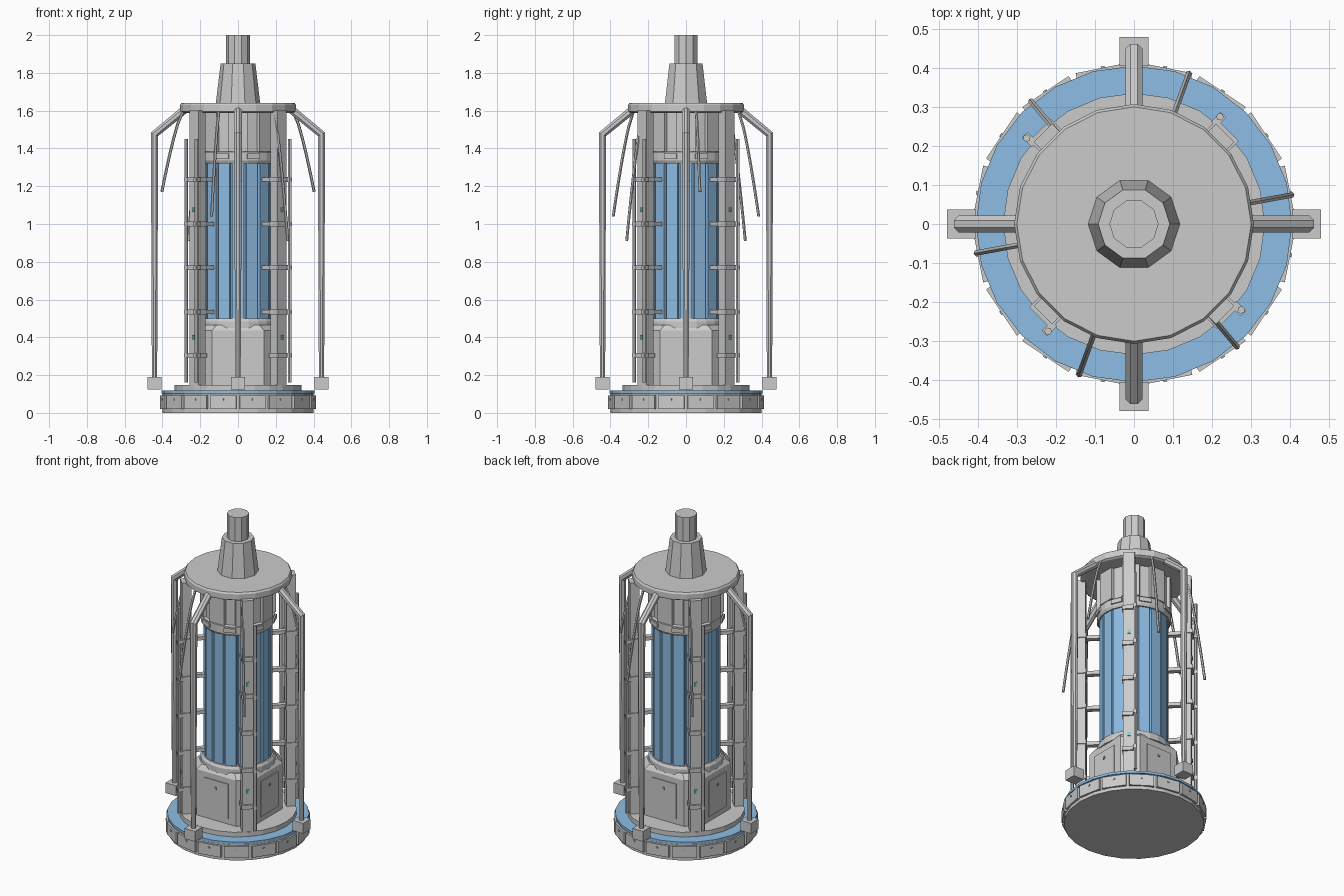
import bpy, bmesh
from math import pi, sin, cos, radians
from mathutils import Matrix, Vector

if "Cube" in bpy.data.objects:
    bpy.data.objects.remove(bpy.data.objects["Cube"])

blue = bpy.data.materials.new("blue")
blue.diffuse_color = (0.27, 0.51, 0.78, 1)
blue.use_nodes = True
blue.node_tree.nodes["Principled BSDF"].inputs["Base Color"].default_value = blue.diffuse_color
teal = bpy.data.materials.new("teal")
teal.diffuse_color = (0.25, 0.6, 0.6, 1)
teal.use_nodes = True
teal.node_tree.nodes["Principled BSDF"].inputs["Base Color"].default_value = teal.diffuse_color


def make(name, build, mat=None):
    bm = bmesh.new()
    build(bm)
    bmesh.ops.recalc_face_normals(bm, faces=bm.faces)
    me = bpy.data.meshes.new(name)
    bm.to_mesh(me)
    bm.free()
    ob = bpy.data.objects.new(name, me)
    bpy.context.collection.objects.link(ob)
    if mat:
        me.materials.append(mat)
    return ob


def box(bm, ang, r0, r1, width, z0, z1, t=0.0):
    """Box placed radially at angle ang (degrees), shifted sideways by t."""
    m = (Matrix.Rotation(radians(ang), 4, 'Z')
         @ Matrix.Translation(((r0 + r1) / 2, t, (z0 + z1) / 2))
         @ Matrix.Diagonal((r1 - r0, width, z1 - z0, 1)))
    bmesh.ops.create_cube(bm, size=1, matrix=m)


def loft(bm, rings):
    loops = [[bm.verts.new(p) for p in ring] for ring in rings]
    n = len(loops[0])
    for a, b in zip(loops, loops[1:]):
        for i in range(n):
            j = (i + 1) % n
            bm.faces.new((a[i], a[j], b[j], b[i]))
    bm.faces.new(loops[0][::-1])
    bm.faces.new(loops[-1])


def lathe(bm, profile, n, turn=0.0):
    loft(bm, [[(r * cos(turn + 2 * pi * i / n), r * sin(turn + 2 * pi * i / n), z)
               for i in range(n)] for r, z in profile])


def tube(bm, ang, pts, radii, n):
    """Tube along (radius, height) points in the vertical plane at angle ang."""
    rot = Matrix.Rotation(radians(ang), 3, 'Z')
    pts = [Vector((r, 0, z)) for r, z in pts]
    side = Vector((0, 1, 0))
    rings = []
    for k, p in enumerate(pts):
        d0 = (p - pts[max(k - 1, 0)]).normalized()
        d1 = (pts[min(k + 1, len(pts) - 1)] - p).normalized()
        up = side.cross((d0 + d1).normalized())
        rings.append([rot @ (p + radii[k] * (side * cos(2 * pi * (i + .5) / n)
                                             + up * sin(2 * pi * (i + .5) / n)))
                      for i in range(n)])
    loft(bm, rings)


def turned(name, profile, n, mat=None, turn=0.0):
    return make(name, lambda bm: lathe(bm, profile, n, turn), mat)


# Base discs and glowing ring
turned("base_disc", [(.4, 0), (.4, .10), (.385, .116)], 24)
turned("base_ring", [(.405, .103), (.405, .118)], 24, blue)
turned("base_step", [(.335, .11), (.335, .147)], 24)


def base_panels(bm):
    for i in range(16):
        box(bm, 11.25 + 22.5 * i, .37, .408, .142, .02, .092)


make("base_panels", base_panels)


def base_studs(bm):
    for i in range(16):
        box(bm, 11.25 + 22.5 * i, .40, .412, .01, .065, .075)


make("base_studs", base_studs, teal)


# Chamfered square pedestal with side doors
def pedestal(bm):
    def ring(h, c, z):
        return [(x, y, z) for x, y in ((h, -c), (h, c), (c, h), (-c, h),
                                       (-h, c), (-h, -c), (-c, -h), (c, -h))]
    loft(bm, [ring(.215, .137, .14), ring(.215, .137, .435), ring(.195, .115, .465)])


make("pedestal", pedestal)


def doors(bm):
    for i in range(4):
        box(bm, 90 * i, .2, .221, .17, .18, .40)


make("pedestal_doors", doors)


def handles(bm):
    for i in range(4):
        box(bm, 90 * i, .215, .226, .012, .345, .36)


make("door_lights", handles, teal)

# Core: collars, inner tube, slats, upper column
turned("lower_collar", [(.215, .45), (.215, .485), (.205, .5)], 24)
turned("core_tube", [(.178, .48), (.178, 1.35)], 16, blue)


def slats(bm):
    for i in range(16):
        box(bm, 22.5 * i, .165, .195, .064, .495, 1.335)


make("core_slats", slats, blue)
turned("upper_collar", [(.205, 1.32), (.213, 1.335), (.213, 1.38), (.2, 1.385)], 24)


def collar_blocks(bm):
    for i in range(8):
        box(bm, 45 * i + 22.5, .19, .219, .07, 1.345, 1.372)


make("collar_blocks", collar_blocks)
turned("upper_column", [(.2, 1.37), (.2, 1.6)], 16, None, pi / 16)


def column_ribs(bm):
    for i in range(8):
        box(bm, 45 * i, .18, .21, .10, 1.385, 1.6)


make("column_ribs", column_ribs)

# Cap, tapered neck and pipe
turned("cap", [(.295, 1.588), (.307, 1.595), (.307, 1.63), (.30, 1.64)], 20)
turned("neck", [(.118, 1.635), (.092, 1.85)], 10)
turned("top_pipe", [(.063, 1.84), (.063, 2.0)], 10)


# Four diagonal posts with clamps and thin rods
def posts(bm):
    for i in range(4):
        box(bm, 45 + 90 * i, .275, .33, .066, .14, 1.6)


make("posts", posts)


def clamps(bm):
    for i in range(4):
        a = 45 + 90 * i
        for z in (.305, .535, .77, 1.0, 1.235):
            box(bm, a, .19, .30, .03, z - .011, z + .011)
            box(bm, a, .27, .34, .078, z - .013, z + .013)
            box(bm, a, .325, .36, .02, z - .011, z + .011, .036)


make("clamps", clamps)


def rods(bm):
    for i in range(4):
        tube(bm, 51.3 + 90 * i, [(.352, 1.45), (.352, .16)], [.01, .01], 6)


make("thin_rods", rods)


def lamps(bm):
    for i in range(4):
        for z in (.40, 1.075):
            box(bm, 45 + 90 * i, .32, .336, .016, z - .012, z + .012)


make("post_lamps", lamps, teal)


# Four outer arms ending in block feet
def arms(bm):
    for i in range(4):
        tube(bm, 90 * i, [(.28, 1.608), (.442, 1.475), (.442, .17)],
             [.023, .023, .015], 8)


make("outer_arms", arms)


def feet(bm):
    for i in range(4):
        box(bm, 90 * i, .405, .479, .074, .125, .19)


make("arm_feet", feet)


# Six hanging cables of three lengths
def cables(bm):
    for a, z1 in ((10.4, 1.17), (70, 1.04), (130, .91)):
        pts = [(.295 + .115 * (k / 6) ** .75, 1.6 + (z1 - 1.6) * k / 6) for k in range(7)]
        for s in (0, 180):
            tube(bm, a + s, pts, [.008] * 7, 6)


make("hanging_cables", cables)
